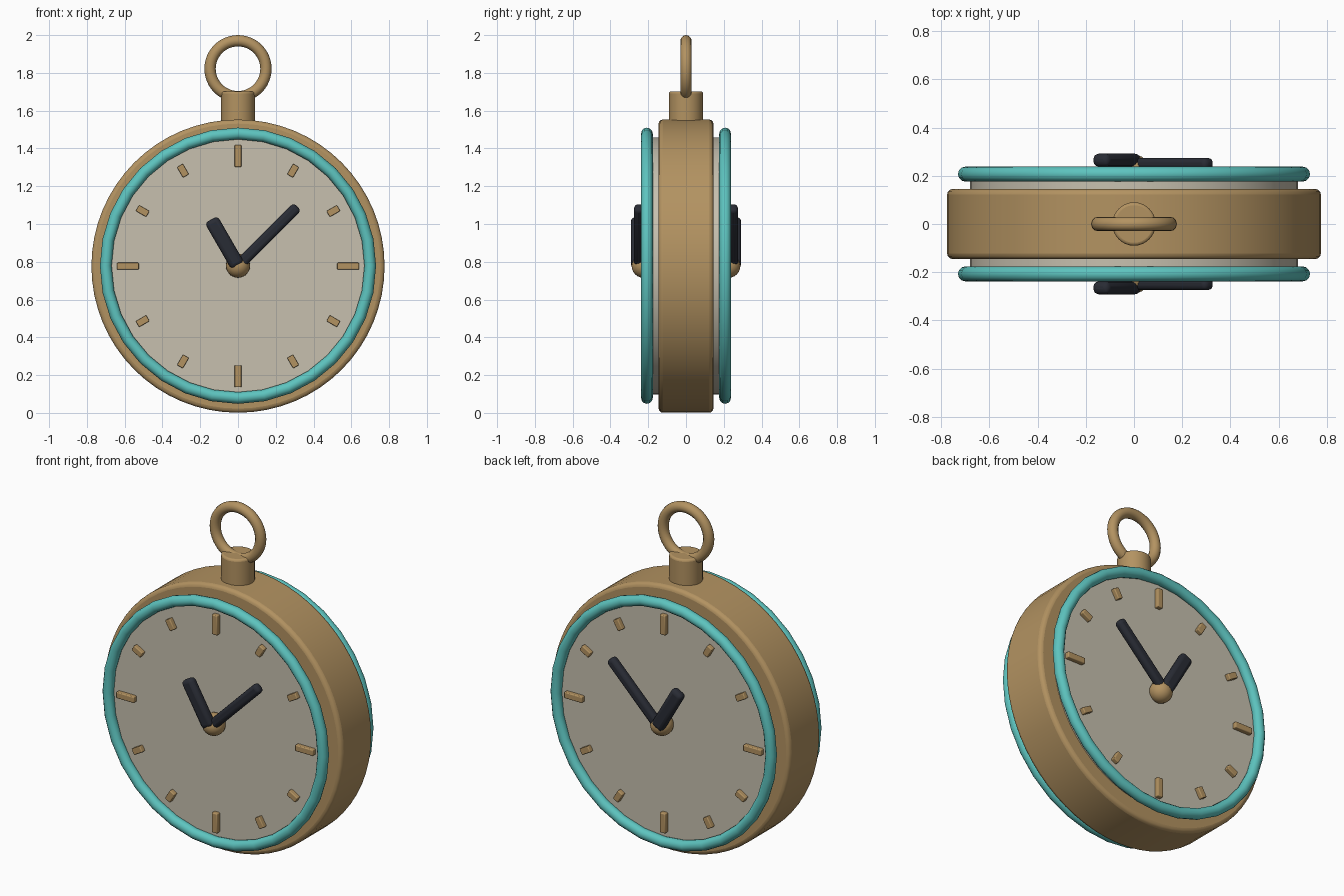
import bpy
from math import pi, sin, cos, radians

if "Cube" in bpy.data.objects:
    bpy.data.objects.remove(bpy.data.objects["Cube"])

CZ = 0.777  # height of the clock centre


def material(name, rgb):
    m = bpy.data.materials.new(name)
    m.diffuse_color = (*rgb, 1)
    m.use_nodes = True
    m.node_tree.nodes["Principled BSDF"].inputs["Base Color"].default_value = m.diffuse_color
    return m


GOLD = material("gold", (0.45, 0.29, 0.12))
TEAL = material("teal", (0.11, 0.55, 0.52))
CREAM = material("cream", (0.57, 0.53, 0.43))
DARK = material("dark", (0.022, 0.025, 0.035))


def finish(name, mat, bevel=0.0, segments=3):
    ob = bpy.context.object
    ob.name = name
    ob.data.materials.append(mat)
    bpy.ops.object.transform_apply(location=False, rotation=False, scale=True)
    if bevel:
        b = ob.modifiers.new("Bevel", 'BEVEL')
        b.width = bevel
        b.segments = segments
        b.limit_method = 'ANGLE'
        b.angle_limit = radians(40)
    bpy.ops.object.shade_smooth_by_angle(angle=radians(40))
    return ob


def disc(name, r, y, depth, mat, bevel):
    bpy.ops.mesh.primitive_cylinder_add(vertices=64, radius=r, depth=depth,
                                        location=(0, y, CZ), rotation=(pi / 2, 0, 0))
    return finish(name, mat, bevel)


def ring(name, major, minor, loc, mat, segments):
    bpy.ops.mesh.primitive_torus_add(major_radius=major, minor_radius=minor,
                                     major_segments=segments, minor_segments=12,
                                     location=loc, rotation=(pi / 2, 0, 0))
    return finish(name, mat)


def bar(name, clock_angle, r0, r1, width, y, depth, mat, bevel):
    """Box lying along a clock direction (clockwise from 12), from r0 to r1."""
    a = radians(clock_angle)
    r = (r0 + r1) / 2
    bpy.ops.mesh.primitive_cube_add(size=1, location=(r * sin(a), y, CZ + r * cos(a)),
                                    rotation=(0, a, 0))
    bpy.context.object.scale = (width, depth, r1 - r0)
    return finish(name, mat, bevel)


# Case
disc("case", 0.776, 0, 0.29, GOLD, 0.022)

# Crown and hanging loop
bpy.ops.mesh.primitive_cylinder_add(vertices=32, radius=0.09, depth=0.2,
                                    location=(0, 0, 1.602))
finish("crown", GOLD, 0.012)
ring("hanging_loop", 0.148, 0.03, (0, 0, 1.822), GOLD, 48)

# Identical clock faces on the front and the back
for side, s in (("front", -1), ("back", 1)):
    disc(side + "_dial", 0.68, s * 0.165, 0.06, CREAM, 0.008)
    ring(side + "_rim", 0.70, 0.031, (0, s * 0.207, CZ + 0.002), TEAL, 32)

    # Hour markers, longer at the quarters
    for i in range(12):
        half = 0.058 if i % 3 == 0 else 0.032
        bar(f"{side}_marker_{i}", i * 30, 0.583 - half, 0.583 + half, 0.036,
            s * 0.205, 0.032, GOLD, 0.005)

    # Hands and hub
    bar(side + "_hour_hand", -30, 0.0, 0.285, 0.078, s * 0.265, 0.054, DARK, 0.022)
    bar(side + "_minute_hand", 45, 0.0, 0.445, 0.058, s * 0.25, 0.05, DARK, 0.02)
    bpy.ops.mesh.primitive_uv_sphere_add(segments=24, ring_count=12, radius=0.064,
                                         location=(0, s * 0.224, CZ + 0.002),
                                         rotation=(pi / 2, 0, 0))
    finish(side + "_hub", GOLD)
